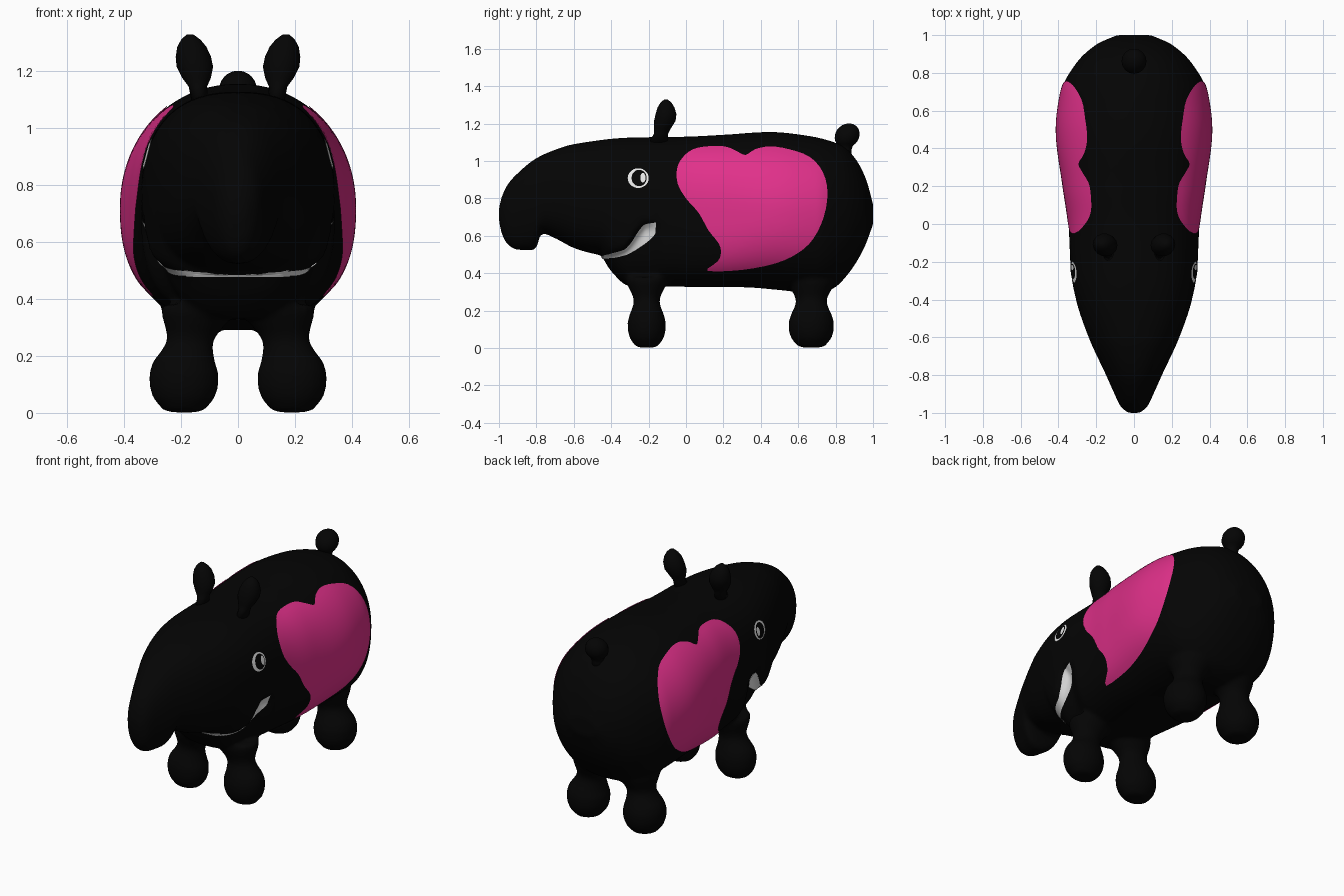
import bpy, bmesh, math
from mathutils import Vector
from mathutils.bvhtree import BVHTree

if "Cube" in bpy.data.objects:
    bpy.data.objects.remove(bpy.data.objects["Cube"])


def material(name, rgb):
    m = bpy.data.materials.new(name)
    m.diffuse_color = (*rgb, 1)
    m.use_nodes = True
    m.node_tree.nodes["Principled BSDF"].inputs["Base Color"].default_value = m.diffuse_color
    return m


BLACK = material("black", (0.0013, 0.0013, 0.0013))
PINK = material("pink", (0.75, 0.03, 0.255))
WHITE = material("white", (0.85, 0.85, 0.85))


def make(name, verts, faces, mat, side=0):
    """Mesh object; an open patch on one side is turned outward."""
    bm = bmesh.new()
    vs = [bm.verts.new(v) for v in verts]
    for f in faces:
        bm.faces.new([vs[i] for i in f])
    bmesh.ops.recalc_face_normals(bm, faces=bm.faces)
    if side and sum(f.normal.x * f.calc_area() for f in bm.faces) * side < 0:
        bmesh.ops.reverse_faces(bm, faces=bm.faces)
    me = bpy.data.meshes.new(name)
    bm.to_mesh(me)
    bm.free()
    me.materials.append(mat)
    me.shade_smooth()
    ob = bpy.data.objects.new(name, me)
    bpy.context.collection.objects.link(ob)
    return ob


def loft(name, rings, mat, side=0):
    """Skin a list of closed rings; both ends are capped, or only the first for a patch."""
    n = len(rings[0])
    faces = [(i * n + j, i * n + (j + 1) % n, (i + 1) * n + (j + 1) % n, (i + 1) * n + j)
             for i in range(len(rings) - 1) for j in range(n)]
    faces.append(tuple(range(n)))
    if not side:
        faces.append(tuple(range((len(rings) - 1) * n, len(rings) * n)))
    return make(name, [p for r in rings for p in r], faces, mat, side)


def lathe(name, profile, place, n=20):
    """Revolve (height, radius) pairs; place maps each local point into the scene."""
    return loft(name, [[place(r * math.cos(2 * math.pi * k / n), r * math.sin(2 * math.pi * k / n), h)
                        for k in range(n)] for h, r in profile], BLACK)


def smooth_curve(pts):
    """Monotone cubic through (position, value) pairs."""
    d = [(b[1] - a[1]) / (b[0] - a[0]) for a, b in zip(pts, pts[1:])]
    m = [d[0]] + [0 if a * b <= 0 else 2 * a * b / (a + b) for a, b in zip(d, d[1:])] + [d[-1]]

    def f(x):
        i = max(k for k in range(len(pts) - 1) if pts[k][0] <= x or k == 0)
        (x0, v0), (x1, v1) = pts[i], pts[i + 1]
        h = x1 - x0
        t = min(max((x - x0) / h, 0), 1)
        return ((2*t**3 - 3*t*t + 1) * v0 + (t**3 - 2*t*t + t) * h * m[i]
                + (3*t*t - 2*t**3) * v1 + (t**3 - t*t) * h * m[i + 1])
    return f


# Body, head and trunk: one skin from top, bottom, width and roundness curves
top = smooth_curve([(-1, .75), (-.985, .81), (-.95, .88), (-.9, .935), (-.8, 1.015), (-.7, 1.06),
                    (-.6, 1.09), (-.3, 1.125), (0, 1.13), (.2, 1.14), (.45, 1.155), (.65, 1.135),
                    (.83, 1.085), (.9, 1.02), (.96, .91), (1, .77)])
bottom = smooth_curve([(-1, .68), (-.985, .61), (-.95, .55), (-.9, .525), (-.82, .522), (-.795, .545),
                       (-.775, .615), (-.7, .587), (-.6, .535), (-.5, .505), (-.45, .495),
                       (-.435, .465), (-.4, .41), (-.3, .33), (-.1, .328), (.3, .325), (.5, .31),
                       (.7, .29), (.79, .32), (.87, .40), (.95, .53), (1, .66)])
width = smooth_curve([(-1, .03), (-.97, .068), (-.9, .103), (-.8, .148), (-.6, .24), (-.4, .307),
                      (-.25, .334), (0, .347), (.2, .375), (.5, .411), (.7, .387), (.85, .307),
                      (.95, .2), (1, .09)])
middle = smooth_curve([(-1, .715), (-.8, .77), (-.5, .79), (-.2, .76), (.1, .73), (1, .71)])
top_round = smooth_curve([(-1, 2.1), (-.5, 2.4), (.1, 2.4), (.5, 2.07), (1, 2.05)])
low_round = smooth_curve([(-1, 2.2), (-.8, 2.3), (-.5, 2.7), (-.2, 2.8), (.1, 3.1), (.5, 2.4), (1, 2.3)])
mouth_up = smooth_curve([(-.45, .495), (-.4, .508), (-.33, .53), (-.3, .56), (-.246, .64), (-.22, .664), (-.16, .673)])
mouth_low = smooth_curve([(-.45, .481), (-.4, .483), (-.326, .497), (-.246, .54), (-.166, .604), (-.158, .62)])


def section(y, n=72):
    t, b, w, c = top(y), bottom(y), width(y), middle(y)
    ring = []
    for k in range(n):
        a = 2 * math.pi * k / n
        co, si = math.cos(a), math.sin(a)
        e = 2 / (top_round(y) if si > 0 else low_round(y))
        x = w * math.copysign(abs(co) ** e, co)
        z = c + math.copysign(abs(si) ** e, si) * (t - c if si > 0 else c - b)
        # Jaw set back under the lip
        if -.47 < y < -.12:
            fade = min(1, (y + .47) / .05, (-.12 - y) / .09)
            x *= 1 - .16 * fade * min(1, max(0, (mouth_up(y) + .01 - z) / .03))
        ring.append((x, y, z))
    return ring


ys = [-math.cos(math.pi * i / 140) for i in range(141)]
body = loft("body", [section(y) for y in ys], BLACK)

# Four legs with ball feet, slimmer at the front
leg = [(.002, .045), (.012, .075), (.05, .107), (.09, .121), (.14, .122), (.18, .109), (.22, .09),
       (.25, .082), (.28, .09), (.31, .108), (.35, .13), (.38, .135)]
parts = [body]
for s in (1, -1):
    for cy, sy in ((-.21, .84), (.67, 1.0)):
        parts.append(lathe("leg", leg,
                           lambda x, y, h: (s * (.19 - .3 * max(0, h - .18)) + x, cy + y * sy, h)))

# Blend the legs into the body
bm = bmesh.new()
for p in parts:
    bm.from_mesh(p.data)
bm.to_mesh(body.data)
bm.free()
for p in parts[1:]:
    bpy.data.objects.remove(p)
mod = body.modifiers.new("blend", 'REMESH')
mod.mode = 'VOXEL'
mod.voxel_size = .012
mod = body.modifiers.new("soften", 'SMOOTH')
mod.factor = .5
mod.iterations = 6
skin = bpy.data.meshes.new_from_object(body.evaluated_get(bpy.context.evaluated_depsgraph_get()))
body.modifiers.clear()
body.data = skin
skin.materials.clear()
skin.materials.append(BLACK)
skin.shade_smooth()
tree = BVHTree.FromPolygons([v.co for v in skin.vertices], [tuple(p.vertices) for p in skin.polygons])


def on_skin(origin, direction, lift):
    """Point of the body skin hit by a ray, lifted slightly off it."""
    hit, normal, _, _ = tree.ray_cast(Vector(origin), Vector(direction))
    if hit is None:
        hit, normal, _, _ = tree.find_nearest(Vector((origin[0] * (.1 if abs(origin[0]) > 1 else 1), *origin[1:])))
    return hit + normal * lift


def side_patch(name, outline, centre, side, mat, lift, rings):
    """Flat outline in y and z, laid on the flank as concentric rings."""
    (cy, cz), grid = centre, []
    for r in range(1, rings + 1):
        f = r / rings
        grid.append([on_skin((2 * side, cy + (y - cy) * f, cz + (z - cz) * f), (-side, 0, 0), lift)
                     for y, z in outline])
    loft(name, grid, mat, side)


def disc(name, y, z, ry, rz, side, mat, lift):
    pts = [(y + ry * math.cos(math.pi * k / 14), z + rz * math.sin(math.pi * k / 14)) for k in range(28)]
    side_patch(name, pts, (y, z), side, mat, lift, 4)


def rounded(pts, steps=3):
    """Closed Catmull-Rom loop through the points."""
    out, n = [], len(pts)
    for i in range(n):
        p = [Vector(pts[(i + k) % n]) for k in (-1, 0, 1, 2)]
        for s in range(steps):
            t = s / steps
            out.append(tuple(.5 * (2*p[1] + (p[2]-p[0])*t + (2*p[0]-5*p[1]+4*p[2]-p[3])*t*t
                                   + (3*p[1]-p[0]-3*p[2]+p[3])*t**3)))
    return out


heart = rounded([(.32, 1.03), (.37, 1.06), (.45, 1.075), (.55, 1.06), (.66, 1.02), (.73, .94),
                 (.755, .83), (.735, .7), (.68, .585), (.6, .51), (.48, .455), (.3, .42), (.115, .415),
                 (.17, .465), (.187, .51), (.175, .56), (.12, .63), (.07, .72), (0, .80), (-.045, .88),
                 (-.045, .97), (0, 1.035), (.06, 1.067), (.15, 1.077), (.22, 1.072), (.28, 1.045)])
ear = [(-.03, .03), (.02, .032), (.05, .05), (.09, .064), (.125, .062), (.16, .051), (.185, .034), (.203, .012)]

for s, label in ((1, "right"), (-1, "left")):
    # Flank heart and eye
    side_patch("heart_" + label, heart, (.47, .62), s, PINK, .004, 24)
    disc("eye_white_" + label, -.255, .907, .056, .052, s, WHITE, .005)
    disc("pupil_" + label, -.25, .907, .04, .043, s, BLACK, .008)
    disc("eye_glint_" + label, -.23, .908, .014, .025, s, WHITE, .0098)

    # Side of the smile
    pts, cols, rows = [], 30, 6
    for i in range(cols):
        y = -.45 + .29 * i / (cols - 1)
        for j in range(rows):
            z = mouth_low(y) + (mouth_up(y) - mouth_low(y)) * j / (rows - 1)
            pts.append(on_skin((2 * s, y, z), (-s, 0, 0), .004))
    make("smile_" + label, pts, [(i*rows+j, i*rows+j+1, (i+1)*rows+j+1, (i+1)*rows+j)
                                 for i in range(cols-1) for j in range(rows-1)], WHITE, s)

    # Leaf shaped ears, leaning back
    lathe("ear_" + label, ear,
          lambda x, y, h: (s * (.138 + .15 * h) + x,
                           -.14 + .3 * min(h, .11) + y * (.92 + max(0, .05 - h) * 10), 1.125 + h), 14)

# Front of the smile, a thin strip under the snout
pts = [on_skin((x / 10 * .18, -.5, z), (0, 1, 0), .004) for x in range(-10, 11) for z in (.479, .487)]
make("smile_front", pts, [(2*i, 2*i+2, 2*i+3, 2*i+1) for i in range(20)], WHITE)

# Ball tail on a short stalk
ball = [(.077 - .066 * math.cos(math.radians(a)), .066 * math.sin(math.radians(a))) for a in range(35, 176, 14)]
lathe("tail", [(-.05, .045), (0, .034)] + ball, lambda x, y, h: (x, .85 + .15 * h + y, 1.058 + h), 16)
